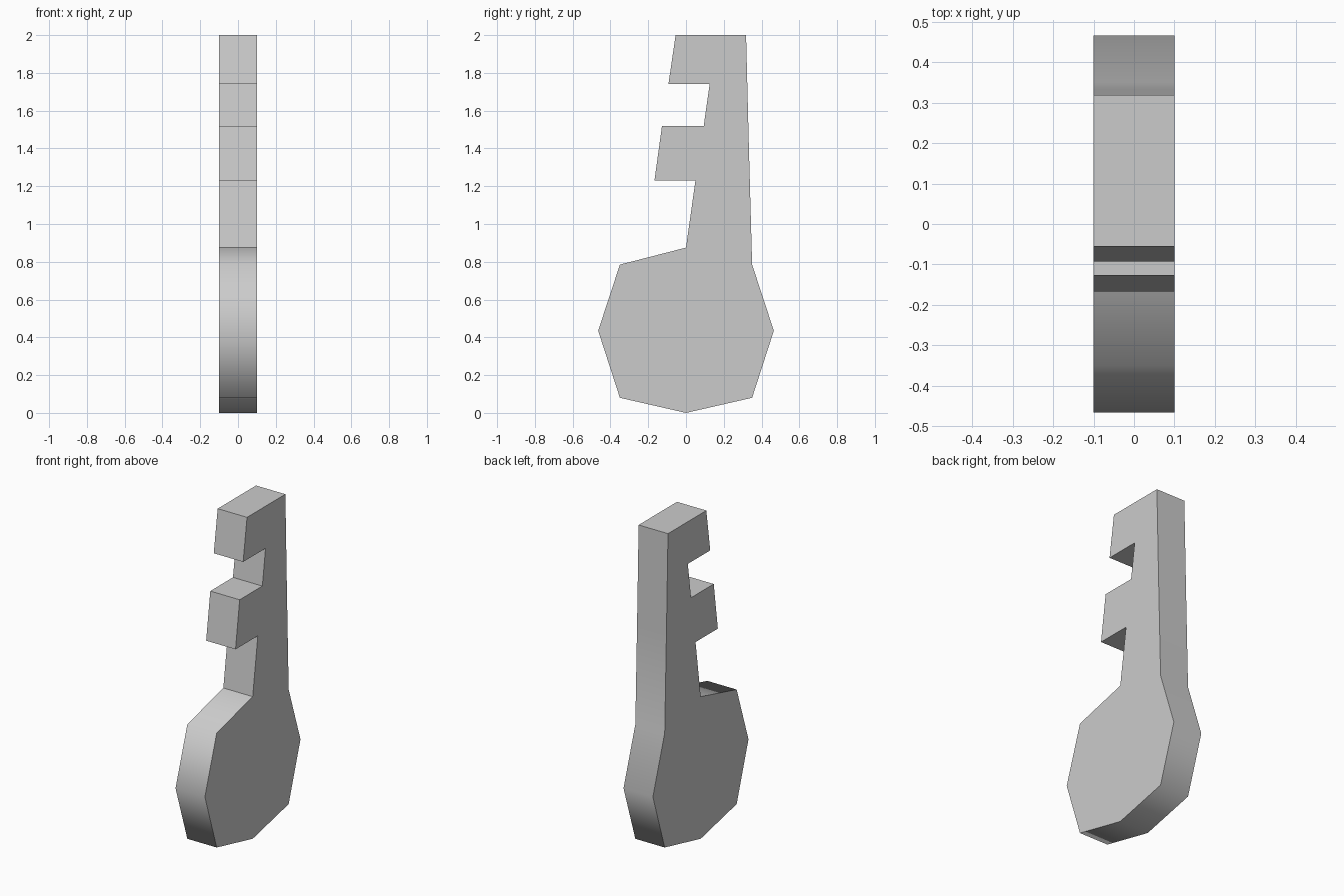
import bpy
import bmesh
import math

if "Cube" in bpy.data.objects:
    bpy.data.objects.remove(bpy.data.objects["Cube"])

HALF_THICKNESS = 0.1

# Side outline (y, z): rounded bow, plain back edge, then two teeth on the front
bow_back = [(0.0, 0.0), (0.35, 0.08), (0.465, 0.435), (0.35, 0.785)]
shank_back = [(0.333, 1.4), (0.318, 2.0)]
upper_tooth = [(-0.055, 2.0), (-0.093, 1.74), (0.125, 1.74)]
lower_tooth = [(0.094, 1.52), (-0.127, 1.52), (-0.167, 1.23), (0.05, 1.23)]
bow_front = [(0.0, 0.875)] + [(-y, z) for y, z in reversed(bow_back[1:])]
outline = bow_back + shank_back + upper_tooth + lower_tooth + bow_front

# Extrude the outline across the thickness
bm = bmesh.new()
face = bm.faces.new([bm.verts.new((-HALF_THICKNESS, y, z)) for y, z in outline])
result = bmesh.ops.extrude_face_region(bm, geom=[face], use_keep_orig=True)
moved = [g for g in result["geom"] if isinstance(g, bmesh.types.BMVert)]
bmesh.ops.translate(bm, vec=(2 * HALF_THICKNESS, 0, 0), verts=moved)
bmesh.ops.recalc_face_normals(bm, faces=bm.faces)

mesh = bpy.data.meshes.new("toothed_key")
bm.to_mesh(mesh)
bm.free()
key = bpy.data.objects.new("toothed_key", mesh)
bpy.context.collection.objects.link(key)

# Smooth the rounded rim, keep the teeth and flat sides crisp
bpy.context.view_layer.objects.active = key
key.select_set(True)
bpy.ops.object.shade_smooth_by_angle(angle=math.radians(62))
